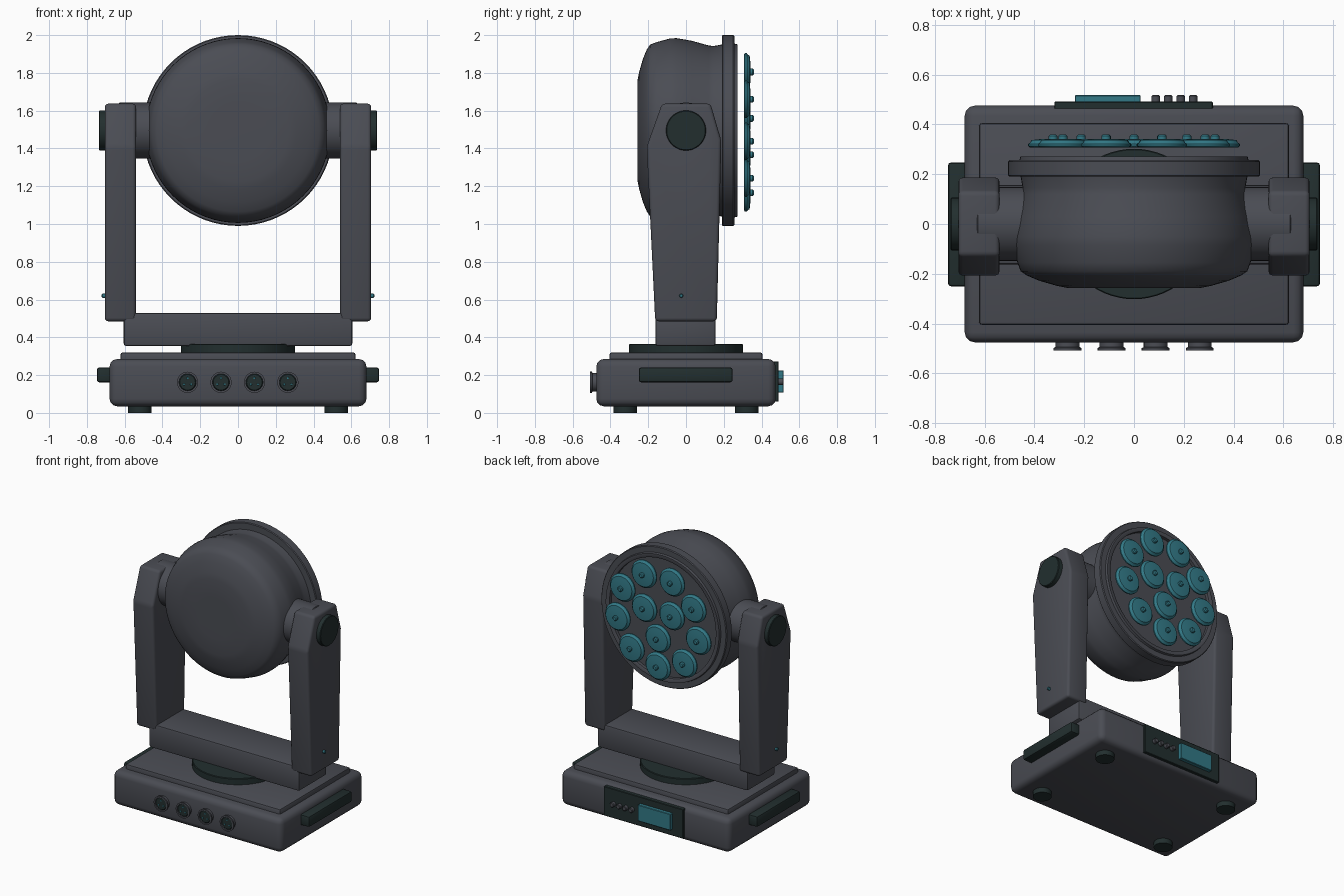
import bpy, bmesh, math
from mathutils import Matrix, Vector

if "Cube" in bpy.data.objects:
    bpy.data.objects.remove(bpy.data.objects["Cube"])


def material(name, rgb):
    m = bpy.data.materials.new(name)
    m.diffuse_color = (*rgb, 1)
    m.use_nodes = True
    m.node_tree.nodes["Principled BSDF"].inputs["Base Color"].default_value = m.diffuse_color
    return m


GREY = material("housing_grey", (0.069, 0.073, 0.088))
DARK = material("rubber_dark", (0.016, 0.028, 0.028))
TEAL = material("lens_teal", (0.032, 0.19, 0.24))

# Rotations taking the local z axis onto each world axis
AXES = {
    "z": Matrix.Identity(4),
    "x": Matrix.Rotation(math.pi / 2, 4, "Y"),
    "y": Matrix.Rotation(-math.pi / 2, 4, "X"),
}


def finish(bm, name, mat, bevel=0.0, segments=3, angle=35):
    bmesh.ops.remove_doubles(bm, verts=bm.verts, dist=1e-5)
    if bevel:
        bmesh.ops.bevel(bm, geom=bm.edges[:], offset=bevel, segments=segments,
                        profile=0.5, affect="EDGES", clamp_overlap=True)
    bmesh.ops.recalc_face_normals(bm, faces=bm.faces)
    me = bpy.data.meshes.new(name)
    bm.to_mesh(me)
    bm.free()
    me.materials.append(mat)
    me.polygons.foreach_set("use_smooth", [True] * len(me.polygons))
    me.set_sharp_from_angle(angle=math.radians(angle))
    ob = bpy.data.objects.new(name, me)
    bpy.context.collection.objects.link(ob)
    return ob


def box(name, lo, hi, mat, bevel=0.0, segments=3):
    lo, hi = Vector(lo), Vector(hi)
    bm = bmesh.new()
    bmesh.ops.create_cube(bm, size=1)
    for v in bm.verts:
        v.co = (lo + hi) / 2 + v.co * (hi - lo)
    return finish(bm, name, mat, bevel, segments)


def lathe(name, profile, centre, axis, mat, steps=32, flip=False, angle=35):
    """Revolve (radius, height) points round an axis through centre."""
    bm = bmesh.new()
    s = -1 if flip else 1
    vs = [bm.verts.new((r, 0, h * s)) for r, h in profile]
    es = [bm.edges.new(p) for p in zip(vs, vs[1:])]
    bmesh.ops.spin(bm, geom=vs + es, cent=(0, 0, 0), axis=(0, 0, 1),
                   angle=2 * math.pi, steps=steps)
    bmesh.ops.transform(bm, matrix=Matrix.Translation(centre) @ AXES[axis], verts=bm.verts)
    return finish(bm, name, mat, angle=angle)


def disc(name, r, h0, h1, centre, axis, mat, steps=32, flip=False, b=0.004):
    return lathe(name, [(0, h0), (r, h0), (r, h1 - b), (r - b, h1), (0, h1)],
                 centre, axis, mat, steps, flip)


# Base
box("base", (-0.68, -0.475, 0.035), (0.68, 0.475, 0.285), GREY, 0.04)
box("base_top_plate", (-0.622, -0.405, 0.25), (0.622, 0.405, 0.32), GREY, 0.012, 2)
for x in (-0.52, 0.52):
    for y in (-0.322, 0.322):
        disc("foot", 0.062, 0, 0.05, (x, y, 0), "z", DARK, 24)
disc("turntable", 0.302, 0.30, 0.365, (0, 0, 0), "z", DARK, 64)

# Side handles
for s in (-1, 1):
    xs = sorted((s * 0.66, s * 0.747))
    box("side_handle", (xs[0], -0.25, 0.162), (xs[1], 0.247, 0.24), DARK, 0.012, 2)

# Control panel with screen and buttons
box("control_panel", (-0.32, 0.46, 0.06), (0.317, 0.491, 0.272), DARK, 0.003, 1)
box("screen", (-0.237, 0.48, 0.107), (0.027, 0.517, 0.225), TEAL, 0.003, 1)
for i in range(4):
    disc("button", 0.017, 0.48, 0.517, (0.087 + i * 0.05, 0, 0.165), "y", GREY, 16)

# Sockets along the front
for x in (-0.267, -0.09, 0.087, 0.264):
    lathe("socket_shell", [(0.048, 0.46), (0.048, 0.494), (0.056, 0.498), (0.056, 0.508),
                           (0.045, 0.508), (0.045, 0.49)],
          (x, 0, 0.162), "y", GREY, 24, flip=True)
    disc("socket_core", 0.045, 0.46, 0.503, (x, 0, 0.162), "y", DARK, 24, True)
    for k in range(3):
        a = math.radians(90 + 120 * k)
        disc("socket_pin", 0.006, 0.49, 0.506,
             (x + 0.022 * math.cos(a), 0, 0.162 + 0.022 * math.sin(a)), "y", TEAL, 8, True, 0.001)

# Yoke: crossbar and two tapered arms
box("yoke_crossbar", (-0.605, -0.162, 0.353), (0.605, 0.157, 0.53), GREY, 0.014, 2)
ARM = [(-0.163, 0.485), (0.163, 0.485), (0.187, 1.44), (0.13, 1.637), (-0.127, 1.637), (-0.208, 1.41)]
HEAD_Z = 1.495
for s in (-1, 1):
    bm = bmesh.new()
    face = bm.faces.new([bm.verts.new((s * 0.54, y, z)) for y, z in ARM])
    ext = bmesh.ops.extrude_face_region(bm, geom=[face])["geom"]
    bmesh.ops.translate(bm, vec=(s * 0.165, 0, 0),
                        verts=[e for e in ext if isinstance(e, bmesh.types.BMVert)])
    finish(bm, "yoke_arm", GREY, 0.018, 3, 30)
    disc("trunnion", 0.148, 0.40, 0.63, (0, 0, HEAD_Z), "x", GREY, 48, s < 0)
    disc("pivot_cap", 0.106, 0.69, 0.737, (0, 0, HEAD_Z), "x", DARK, 40, s < 0)
    disc("arm_indicator", 0.011, 0.69, 0.722, (0, -0.025, 0.62), "x", TEAL, 12, s < 0)

# Head shell, rim and face plate
lathe("head_shell", [(0, -0.257), (0.15, -0.257), (0.27, -0.256), (0.31, -0.248), (0.38, -0.228),
                     (0.43, -0.207), (0.455, -0.19), (0.468, -0.155), (0.487, -0.085),
                     (0.489, -0.05), (0.475, 0.03), (0.45, 0.12), (0.447, 0.145), (0.457, 0.2)],
      (0, 0, HEAD_Z), "y", GREY, 72, angle=50)
lathe("head_rim", [(0.44, 0.19), (0.5, 0.19), (0.505, 0.195), (0.505, 0.25), (0.5, 0.256),
                   (0.46, 0.256), (0.456, 0.272), (0.434, 0.272), (0.428, 0.268), (0.428, 0.245), (0, 0.245)],
      (0, 0, HEAD_Z), "y", GREY, 72)

# Lenses: outer ring of nine, inner ring of three
for count, radius in ((9, 0.33), (3, 0.128)):
    for k in range(count):
        a = math.radians(-90 + 360 / count * k)
        c = (radius * math.cos(a), 0, HEAD_Z + radius * math.sin(a))
        lathe("lens", [(0, 0.308), (0.094, 0.308), (0.1, 0.313), (0.1, 0.322), (0.093, 0.326),
                       (0.086, 0.337), (0.05, 0.341), (0, 0.342)], c, "y", TEAL, 32)
        disc("lens_nub", 0.018, 0.335, 0.359, c, "y", TEAL, 16, b=0.006)
